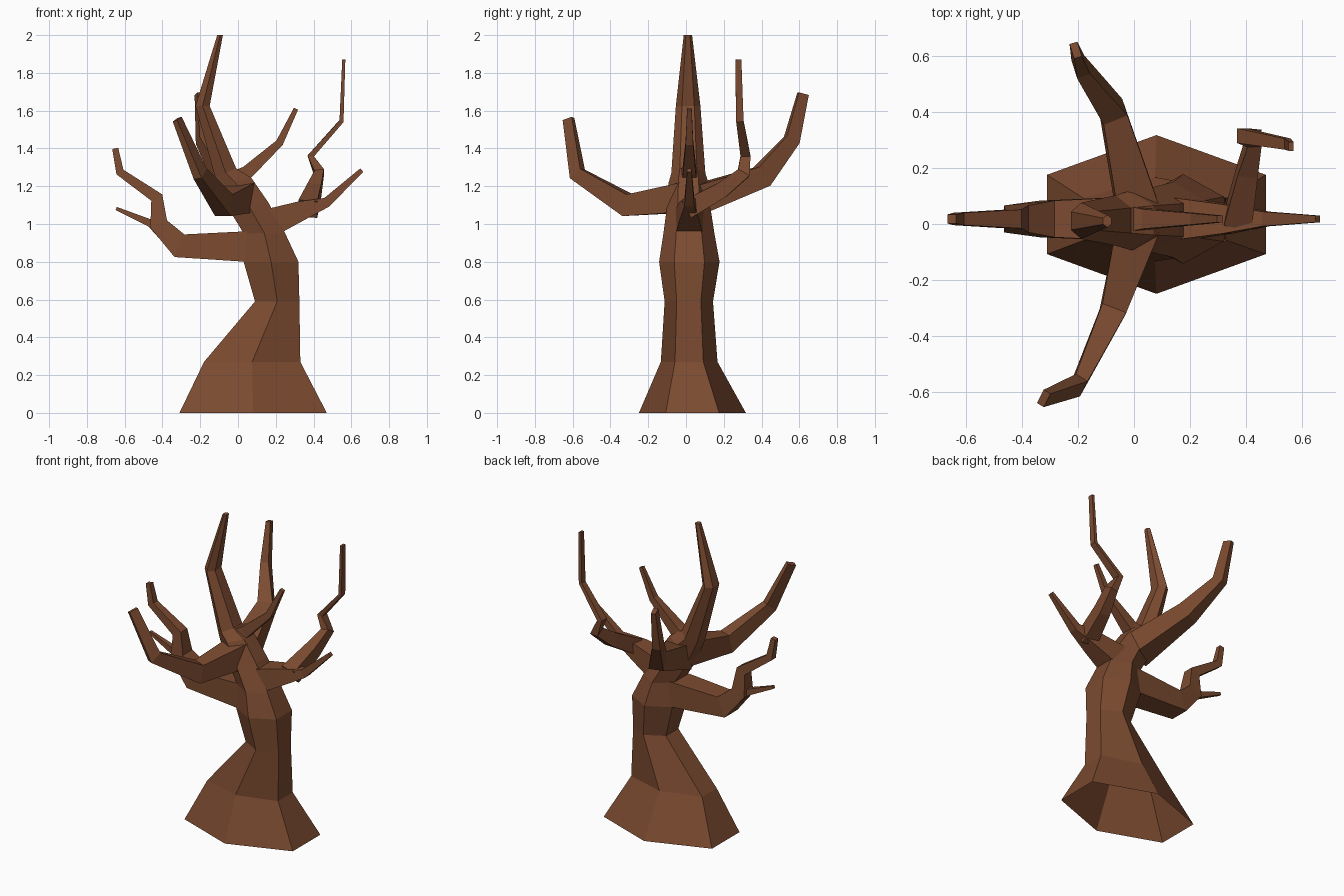
import bpy, bmesh
from mathutils import Vector

if "Cube" in bpy.data.objects:
    bpy.data.objects.remove(bpy.data.objects["Cube"])

bark = bpy.data.materials.new("brown bark")
bark.diffuse_color = (0.2, 0.07, 0.03, 1)
bark.use_nodes = True
bark.node_tree.nodes["Principled BSDF"].inputs["Base Color"].default_value = bark.diffuse_color


def loft(name, rings):
    """Skin equal-sized rings of points into a closed, flat-faced solid."""
    bm = bmesh.new()
    vs = [[bm.verts.new(p) for p in r] for r in rings]
    n = len(vs[0])
    for a, b in zip(vs, vs[1:]):
        for i in range(n):
            j = (i + 1) % n
            bm.faces.new((a[i], a[j], b[j], b[i]))
    bm.faces.new(vs[0][::-1])
    bm.faces.new(vs[-1])
    bmesh.ops.recalc_face_normals(bm, faces=bm.faces)
    me = bpy.data.meshes.new(name)
    bm.to_mesh(me)
    bm.free()
    me.materials.append(bark)
    ob = bpy.data.objects.new(name, me)
    bpy.context.collection.objects.link(ob)
    return ob


def hexring(z, left, right, h):
    """Trunk hexagon: flat left/right sides, ridges front and back, tilted at the crown."""
    tilt = .025 if 1 < z < 1.3 else 0
    mid, yc, f = (left + right) / 2, .01 + .3 * h * h, h / 2
    return [(left, yc - f, z - tilt), (mid, yc - h, z), (right, yc - f, z + tilt),
            (right, yc + f, z + tilt), (mid, yc + h, z), (left, yc + f, z - tilt)]


def branch(name, r0, r1, pts, side=(0, 1, 0), flat=0):
    """Four-sided branch tapering from r0 to r1; (x, z) points lie in the trunk's plane."""
    ps = [Vector(p if len(p) == 3 else (p[0], .018, p[1])) for p in pts]
    last = len(ps) - 1
    rings = []
    for i, p in enumerate(ps):
        t = Vector()
        if i > 0:
            t += (p - ps[i - 1]).normalized()
        if i < last:
            t += (ps[i + 1] - p).normalized()
        t.normalize()
        s = Vector(side)
        s = (s - t * s.dot(t)).normalized()
        n = t.cross(s)
        k = i / last
        r = r1 + (r0 - r1) * (1 - k) ** 1.5
        s, n = s * r / (1 + flat * k), n * r * (1 + flat * k)
        rings.append([p - s - n, p + s - n, p + s + n, p - s + n])
    return loft(name, rings)


# Trunk running up into the tallest limb
trunk = loft("tree_trunk", [hexring(*r) for r in (
    (0, -.31, .47, .283), (.27, -.18, .33, .15), (.59, .09, .325, .128),
    (.8, .03, .32, .16), (.95, .03, .25, .135), (1.09, -.04, .16, .115),
    (1.22, -.1, .07, .105), (1.27, -.12, -.01, .09),
    (1.625, -.225, -.15, .065), (2, -.11, -.08, .022))])

branches = []
# Left limb with a twig
branches.append(branch("left_limb", .085, .016, (
    (.12, .88), (-.31, .885), (-.42, 1), (-.43, 1.14), (-.625, 1.275), (-.65, 1.4))))
branches.append(branch("left_twig", .04, .009, ((-.37, .93), (-.465, 1.005), (-.645, 1.082))))
# Right limb with a twig bending to the back
branches.append(branch("right_limb", .085, .012, (
    (.1, .98), (.335, 1.07), (.47, 1.115), (.655, 1.285))))
branches.append(branch("right_back_twig", .05, .0115, (
    (.37, .01, 1.08), (.405, .19, 1.18), (.43, .305, 1.27),
    (.385, .315, 1.36), (.548, .285, 1.545), (.56, .277, 1.87)), (1, 0, 0), .4))
# Small upper right branch
branches.append(branch("upper_right_branch", .055, .012, (
    (-.03, 1.22), (.05, 1.275), (.22, 1.43), (.307, 1.61))))
# Back and front limbs
branches.append(branch("back_limb", .078, .02, (
    (.02, .03, 1.12), (-.075, .4, 1.25), (-.19, .56, 1.445), (-.208, .62, 1.69)),
    (.95, .3, 0), .4))
branches.append(branch("front_limb", .078, .02, (
    (.02, 0, 1.14), (-.075, -.31, 1.1), (-.2, -.575, 1.265), (-.322, -.622, 1.555)),
    (.9, -.45, 0), .4))

# Weld the branches into the trunk
bpy.context.view_layer.objects.active = trunk
for b in branches:
    m = trunk.modifiers.new("join", "BOOLEAN")
    m.operation = "UNION"
    m.solver = "EXACT"
    m.object = b
    bpy.ops.object.modifier_apply(modifier=m.name)
    bpy.data.objects.remove(b)

# Open underside of the trunk
bm = bmesh.new()
bm.from_mesh(trunk.data)
base = [f for f in bm.faces if all(v.co.z < .001 for v in f.verts)]
bmesh.ops.delete(bm, geom=base, context="FACES")
bm.to_mesh(trunk.data)
bm.free()
